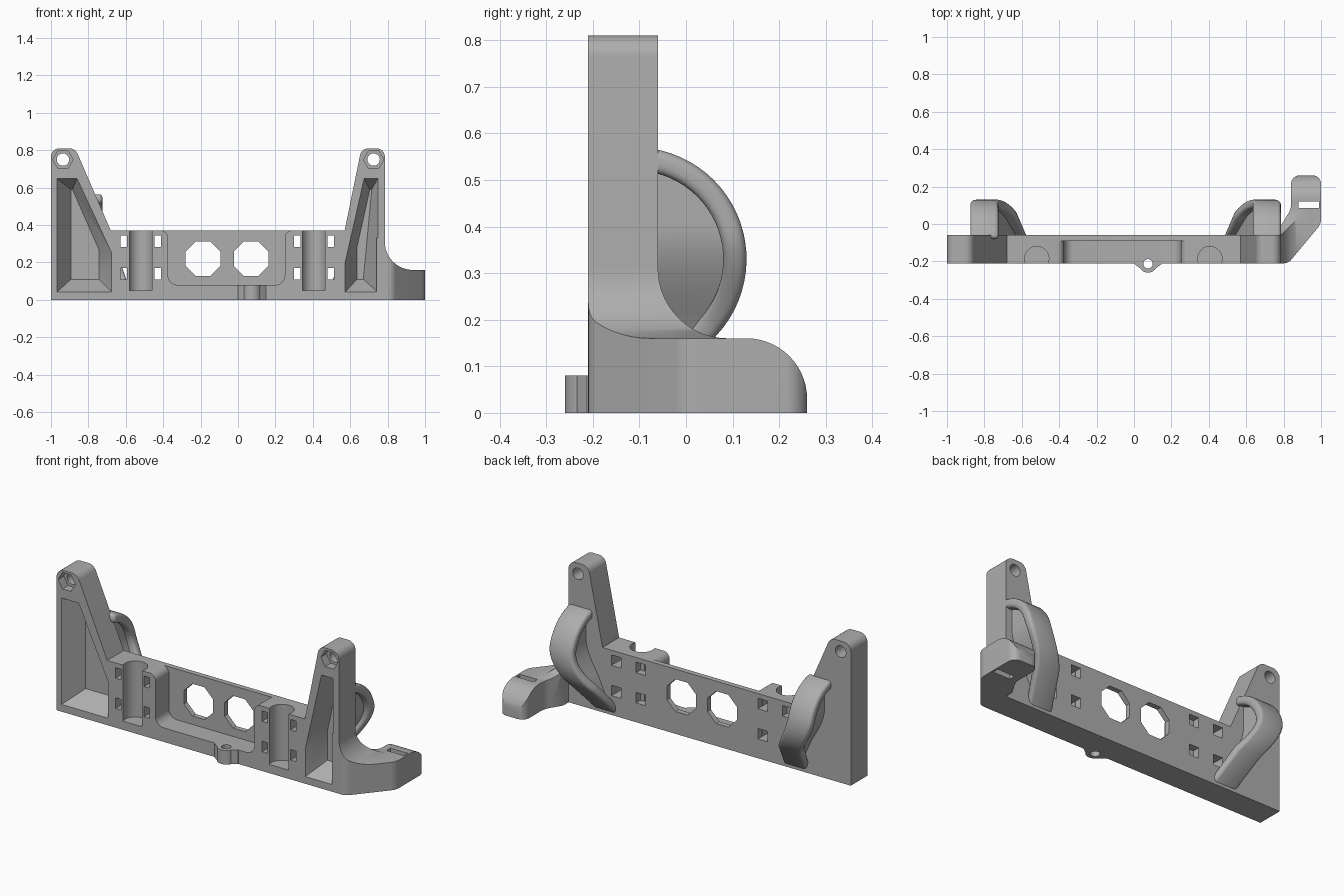
import bpy, bmesh, math
from mathutils import Vector

if "Cube" in bpy.data.objects:
    bpy.data.objects.remove(bpy.data.objects["Cube"])

grey = bpy.data.materials.new("plain_grey")
grey.use_nodes = True
colour = (0.42, 0.42, 0.42, 1)
grey.diffuse_color = colour
grey.node_tree.nodes["Principled BSDF"].inputs["Base Color"].default_value = colour


def loft(name, rings):
    """Closed solid through matching rings of 3D points."""
    bm = bmesh.new()
    loops = [[bm.verts.new(p) for p in ring] for ring in rings]
    for a, b in zip(loops, loops[1:]):
        for i in range(len(a)):
            j = (i + 1) % len(a)
            bm.faces.new((a[i], a[j], b[j], b[i]))
    bm.faces.new(loops[0][::-1])
    bm.faces.new(loops[-1])
    bmesh.ops.recalc_face_normals(bm, faces=bm.faces)
    mesh = bpy.data.meshes.new(name)
    bm.to_mesh(mesh)
    bm.free()
    mesh.materials.append(grey)
    obj = bpy.data.objects.new(name, mesh)
    bpy.context.collection.objects.link(obj)
    return obj


def place(p, axis, d):
    u, v = p
    return {"x": (d, u, v), "y": (u, d, v), "z": (u, v, d)}[axis]


def prism(name, pts, axis, a, b):
    return loft(name, [[place(p, axis, d) for p in pts] for d in (a, b)])


def box(name, x0, x1, y0, y1, z0, z1):
    return prism(name, [(x0, y0), (x1, y0), (x1, y1), (x0, y1)], "z", z0, z1)


def circle(u, v, r, n=32, turn=0.0):
    return [(u + r * math.cos(turn + math.tau * i / n),
             v + r * math.sin(turn + math.tau * i / n)) for i in range(n)]


def rounded(corners, n=8):
    """Polygon from (u, v, radius) corners, with arcs at the corners."""
    out = []
    for i, (u, v, r) in enumerate(corners):
        c = Vector((u, v))
        if r == 0:
            out.append((u, v))
            continue
        d1 = (Vector(corners[i - 1][:2]) - c).normalized()
        d2 = (Vector(corners[(i + 1) % len(corners)][:2]) - c).normalized()
        half = d1.angle(d2) / 2
        mid = c + (d1 + d2).normalized() * (r / math.sin(half))
        s = c + d1 * (r / math.tan(half)) - mid
        e = c + d2 * (r / math.tan(half)) - mid
        for k in range(n + 1):
            w = s.lerp(e, k / n).normalized() * r
            out.append(tuple(mid + w))
    return out


def apply_mod(obj, mod):
    bpy.context.view_layer.objects.active = obj
    bpy.ops.object.modifier_apply(modifier=mod.name)


def combine(obj, tool, mode="DIFFERENCE"):
    mod = obj.modifiers.new("bool", "BOOLEAN")
    mod.operation = mode
    mod.solver = "EXACT"
    mod.object = tool
    apply_mod(obj, mod)
    bpy.data.objects.remove(tool)


def smooth(obj):
    bpy.ops.object.select_all(action="DESELECT")
    obj.select_set(True)
    bpy.context.view_layer.objects.active = obj
    bpy.ops.object.shade_smooth_by_angle(angle=math.radians(32))


FRONT, BACK = -0.21, -0.06

# Main plate with its two leaning towers
frame = prism("frame", rounded([
    (-1, 0, 0), (0.785, 0, 0), (0.785, 0.81, 0.045), (0.66, 0.81, 0.045),
    (0.57, 0.37, 0), (-0.68, 0.37, 0), (-0.87, 0.81, 0.05), (-1, 0.81, 0.045)]),
    "y", FRONT, BACK)

# Tapered pockets in the towers
pockets = [
    ([(-.97, .04), (-.674, .04), (-.674, .25), (-.86, .65), (-.97, .65)],
     [(-.893, .11), (-.743, .11), (-.743, .267), (-.885, .59), (-.893, .59)]),
    ([(.572, .04), (.749, .04), (.749, .65), (.674, .65), (.572, .2)],
     [(.636, .11), (.67, .11), (.715, .59), (.705, .59), (.636, .28)])]
for outer, inner in pockets:
    combine(frame, loft("cutter", [
        [(u, FRONT - 0.002, v) for u, v in outer],
        [(u, FRONT + 0.11, v) for u, v in inner]]))

# Bolt holes with hexagonal nut seats
for x in (-0.936, 0.725):
    combine(frame, prism("cutter", circle(x, 0.75, 0.033), "y", -0.4, 0.1))
    combine(frame, prism("cutter", circle(x, 0.75, 0.054, 6), "y", -0.4, FRONT + 0.05))

# Central recess, open at the top
combine(frame, prism("cutter", rounded([
    (-.42, .5, 0), (-.42, .371, 0), (-.374, .371, .04), (-.374, .08, .05),
    (.25, .08, .05), (.25, .371, .04), (.295, .371, 0), (.295, .5, 0)]),
    "y", -0.4, -0.09))

# Octagonal windows
for x in (-0.187, 0.07):
    combine(frame, prism("cutter", circle(x, 0.22, 0.1, 8, math.pi / 8), "y", -0.4, 0.1))

# Round upright grooves, each flanked by four strap slots
for x in (-0.52, 0.406):
    combine(frame, prism("cutter", circle(x, -0.185, 0.065), "z", 0.05, 0.5))
    for side in (-1, 1):
        for z in (0.14, 0.313):
            sx = x + side * 0.09
            combine(frame, box("cutter", sx - .017, sx + .017, -.4, .1, z - .03, z + .03))
            bx = sx - side * 0.012
            combine(frame, box("cutter", bx - .03, bx + .03, -.1, .1, z - .03, z + .03))

# Small eyelet on the front
eyelet = prism("eyelet", circle(0.075, FRONT, 0.05), "z", 0, 0.08)
combine(eyelet, prism("foot", rounded([
    (0.0, -0.2, 0), (0.0, -0.212, 0), (0.03, -0.235, 0.02), (0.12, -0.235, 0.02),
    (0.15, -0.212, 0), (0.15, -0.2, 0)]), "z", 0, 0.08), "UNION")
for part in (eyelet, frame):
    combine(part, prism("cutter", circle(0.075, -0.213, 0.025), "z", -0.1, 0.2))


def quarter(cu, cv, ru, rv, a0, a1, n=14):
    return [(cu + ru * math.cos(math.radians(a0 + (a1 - a0) * i / n)),
             cv + rv * math.sin(math.radians(a0 + (a1 - a0) * i / n)))
            for i in range(n + 1)]


# Side arm: plan outline trimmed by its front and side profiles
arm = prism("side_arm", rounded([
    (.74, FRONT, 0), (.825, FRONT, .05), (1, 0, .08), (1, .26, .045),
    (.84, .26, .045), (.84, .08, .1), (.784, -.01, 0), (.784, -.07, 0), (.74, -.07, 0)]),
    "z", 0, 0.34)
front_shape = [(.7, -.1), (.7, .33), (.785, .33)] + quarter(.935, .31, .15, .15, 180, 270)
combine(arm, prism("trim", front_shape + [(1.1, .16), (1.1, -.1)], "y", -1, 1), "INTERSECT")
side_shape = [(-.3, -.1), (-.3, .4), (-.061, .4)] + quarter(.09, .31, .15, .15, 180, 270)
side_shape += quarter(.13, .03, .13, .13, 90, 0) + [(.26, -.1)]
combine(arm, prism("trim", side_shape, "x", 0, 2), "INTERSECT")
combine(arm, box("cutter", .88, .99, .085, .12, -.1, .3))


# Bowed cable hooks behind the towers: a wide band on a thin web
def lean(z, side, shift):
    t = min(max(z / 0.4, 0), 1)
    return side * (0.55 + shift + 0.16 * t * t * (3 - 2 * t))


def bow(r, start, end):
    return quarter(-0.11, 0.33, r, r, start, -43, 24) + [end]


def strip(name, outer, inner, width, side, shift):
    rings = []
    for (y0, z0), (y1, z1) in zip(outer, inner):
        x = lean(z0, side, shift)
        h = width / 2
        rings.append([(x - h, y0, z0), (x + h, y0, z0), (x + h, y1, z1), (x - h, y1, z1)])
    return loft(name, rings)


rim = bow(0.24, 82, (-0.075, 0.0))
under = bow(0.19, 82, (-0.1, 0.03))
root = [(-0.08, z) for y, z in under]
for label, side, shift in (("right", -1, 0.09), ("left", 1, 0.0)):
    band = strip(label + "_hook_band", rim, under, 0.15, side, shift)
    mod = band.modifiers.new("round", "BEVEL")
    mod.width = 0.02
    mod.segments = 3
    mod.limit_method = "ANGLE"
    mod.angle_limit = math.radians(50)
    apply_mod(band, mod)
    web = strip(label + "_hook_web", [(y + .01, z) for y, z in under], root, 0.07, side, shift)
    smooth(band)
    smooth(web)

for part in (frame, eyelet, arm):
    smooth(part)
